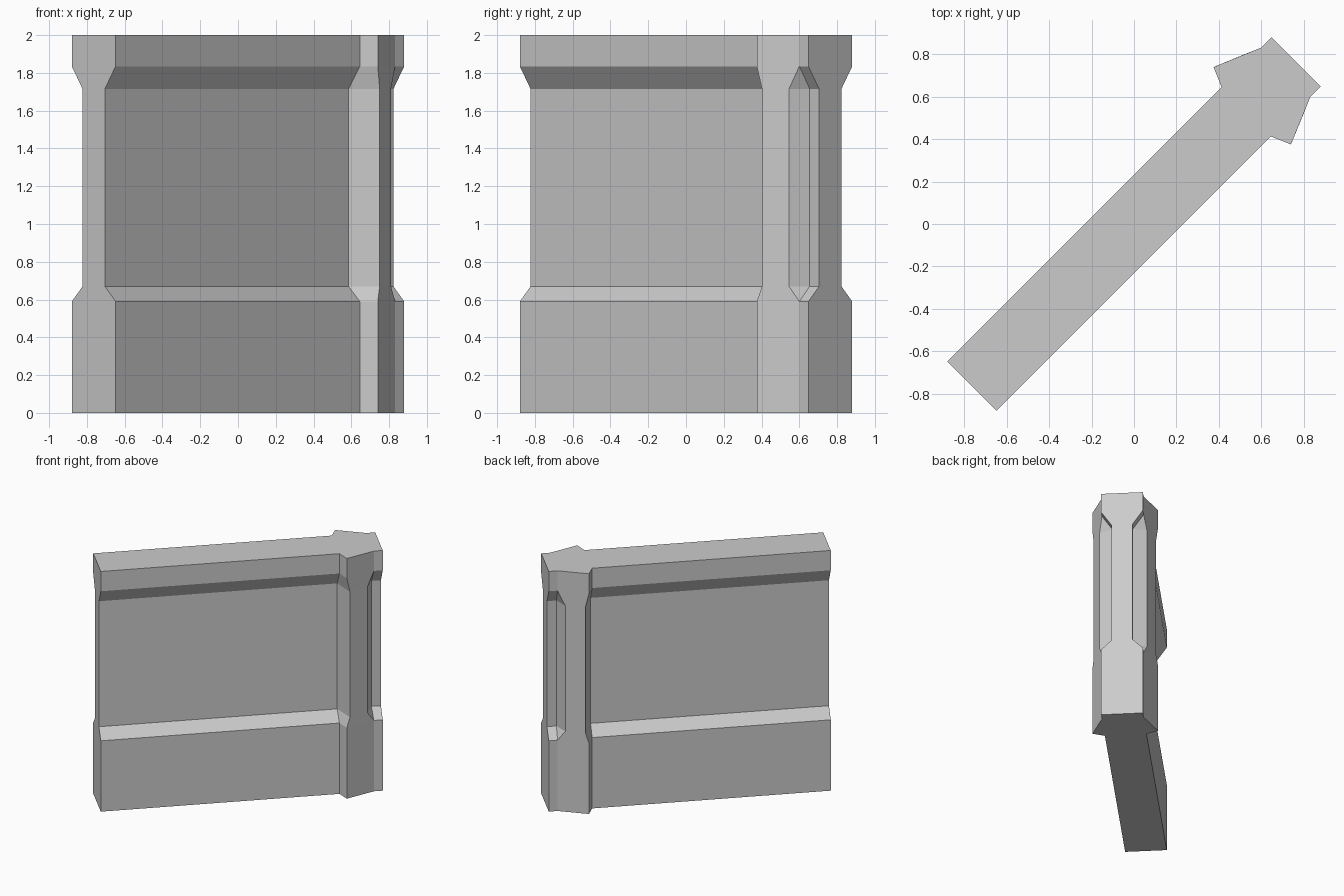
import bpy
import bmesh

if "Cube" in bpy.data.objects:
    bpy.data.objects.remove(bpy.data.objects["Cube"])

# Half outlines in plan (x, y), mirrored across the diagonal line y = x.
# The repeated wide point opens into the groove between pillar and end stub.
WIDE = [(-.648, -.88), (.645, .413), (.74, .375), (.832, .60), (.832, .60), (.88, .648)]
NARROW = [(-.705, -.823), (.585, .47), (.75, .402), (.81, .545), (.77, .655), (.823, .705)]

# Base block, recessed panel and top cap as stacked sections
SECTIONS = [(0, WIDE), (.59, WIDE), (.67, NARROW), (1.715, NARROW), (1.835, WIDE), (2, WIDE)]


def ring(bm, half, z):
    """Full closed outline from one half, at height z."""
    outline = half + [(y, x) for x, y in reversed(half)]
    return [bm.verts.new((x, y, z)) for x, y in outline]


def loft(name, sections):
    bm = bmesh.new()
    rings = [ring(bm, half, z) for z, half in sections]
    count = len(rings[0])
    for low, high in zip(rings, rings[1:]):
        for i in range(count):
            j = (i + 1) % count
            bm.faces.new((low[i], low[j], high[j], high[i]))
    bm.faces.new(rings[0][::-1])
    bm.faces.new(rings[-1])
    bmesh.ops.remove_doubles(bm, verts=bm.verts, dist=1e-4)
    bmesh.ops.recalc_face_normals(bm, faces=bm.faces)
    mesh = bpy.data.meshes.new(name)
    bm.to_mesh(mesh)
    bm.free()
    obj = bpy.data.objects.new(name, mesh)
    bpy.context.collection.objects.link(obj)
    return obj


# Diagonal wall segment with its end pillar
loft("wall_with_pillar", SECTIONS)
